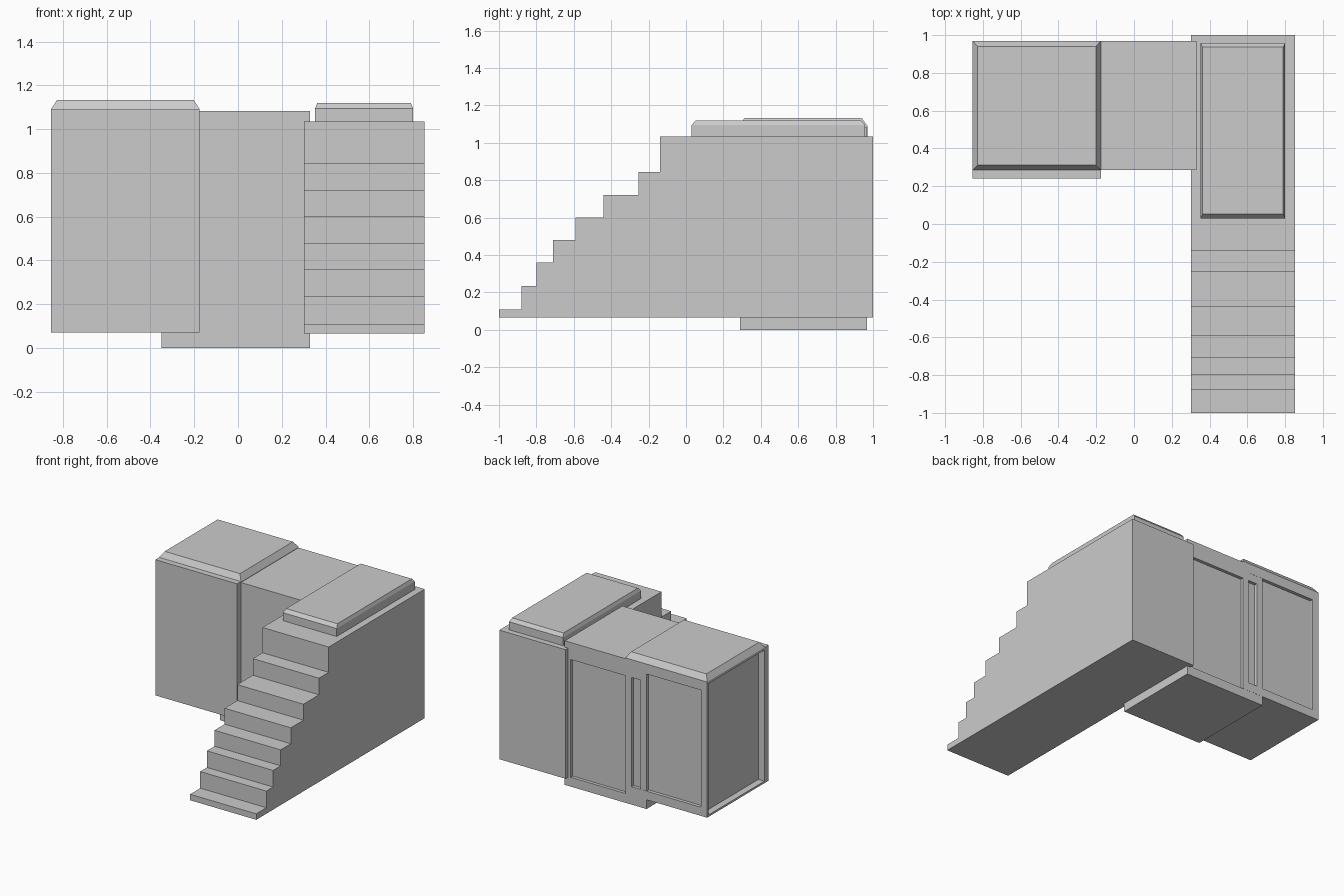
import bpy, bmesh

if "Cube" in bpy.data.objects:
    bpy.data.objects.remove(bpy.data.objects["Cube"])


def finish(name, bm):
    bmesh.ops.recalc_face_normals(bm, faces=bm.faces)
    me = bpy.data.meshes.new(name)
    bm.to_mesh(me)
    bm.free()
    ob = bpy.data.objects.new(name, me)
    bpy.context.collection.objects.link(ob)
    return ob


def block(name, x, y, z, rim=None):
    """Box from ranges; rim = (left, right, front, back, height) adds a bevelled top."""
    bm = bmesh.new()
    rings = [(x, y, z[0]), (x, y, z[1])]
    if rim:
        l, r, f, b, h = rim
        rings.append(((x[0] + l, x[1] - r), (y[0] + f, y[1] - b), z[1] + h))
    loops = [[bm.verts.new(p) for p in ((a[0], b[0], c), (a[1], b[0], c),
                                        (a[1], b[1], c), (a[0], b[1], c))]
             for a, b, c in rings]
    bm.faces.new(loops[0])
    bm.faces.new(loops[-1])
    for lo, hi in zip(loops, loops[1:]):
        for i in range(4):
            j = (i + 1) % 4
            bm.faces.new((lo[i], lo[j], hi[j], hi[i]))
    return finish(name, bm)


def recess(ob, x, y, z):
    cutter = block(ob.name + "_recess_cutter", x, y, z)
    cutter.hide_render = True
    cutter.hide_set(True)
    cutter.display_type = 'WIRE'
    m = ob.modifiers.new("recess", 'BOOLEAN')
    m.operation = 'DIFFERENCE'
    m.solver = 'EXACT'
    m.object = cutter


# Left cabinet: bevelled top, recessed back and outer side, front door
left = block("left_cabinet", (-.855, -.175), (.285, .97), (.07, 1.09),
             (.027, .027, .027, .03, .042))
recess(left, (-.805, -.225), (.945, 1.1), (.135, 1.015))
recess(left, (-1, -.805), (.29, .955), (.085, 1.07))
block("left_cabinet_door", (-.855, -.175), (.24, .29), (.07, 1.09))

# Middle cabinet: slightly lower, recessed back, thin lid
middle = block("middle_cabinet", (-.35, .33), (.288, .969), (0, 1.036))
recess(middle, (-.30, .28), (.945, 1.1), (.07, .955))
block("middle_cabinet_lid", (-.35, .33), (.285, .969), (1.036, 1.083))

# Staircase: one profile extruded across its width
steps = [(-1, .11), (-.88, .235), (-.80, .36), (-.71, .48),
         (-.59, .60), (-.44, .72), (-.255, .845), (-.14, 1.035)]
profile, level = [], .065
for y, z in steps:
    profile += [(y, level), (y, z)]
    level = z
profile += [(1, level), (1, .065)]
bm = bmesh.new()
face = bm.faces.new([bm.verts.new((.302, y, z)) for y, z in profile])
ext = bmesh.ops.extrude_face_region(bm, geom=[face])
bmesh.ops.translate(bm, vec=(.55, 0, 0),
                    verts=[g for g in ext["geom"] if isinstance(g, bmesh.types.BMVert)])
finish("staircase", bm)

# Cushion-like slab on the landing
block("landing_slab", (.353, .80), (.03, .957), (1.03, 1.095), (.01, .01, .022, .02, .025))
